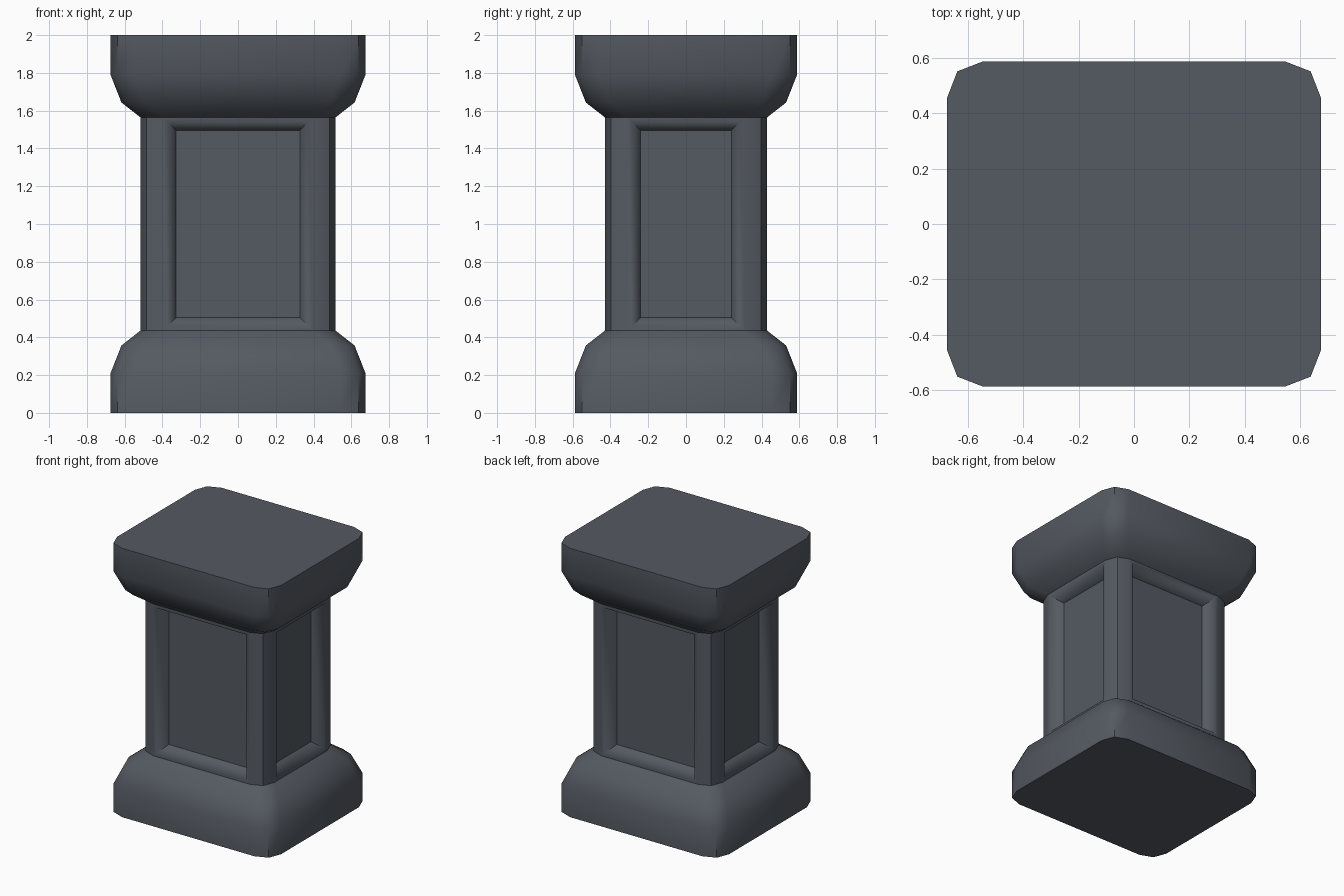
import bpy, bmesh, math

if "Cube" in bpy.data.objects:
    bpy.data.objects.remove(bpy.data.objects["Cube"])

slate = bpy.data.materials.new("dark slate grey")
slate.diffuse_color = (0.09, 0.102, 0.122, 1)
slate.use_nodes = True
slate.node_tree.nodes["Principled BSDF"].inputs["Base Color"].default_value = slate.diffuse_color


def ring(bm, hx, hy, b, z):
    """Rectangle with two-segment rounded corners, counter-clockwise."""
    m = b * 0.28
    corner = [(hx, hy - b), (hx - m, hy - m), (hx - b, hy)]
    pts = []
    for sx, sy in ((1, 1), (-1, 1), (-1, -1), (1, -1)):
        c = corner if sx * sy > 0 else corner[::-1]
        pts += [(sx * x, sy * y, z) for x, y in c]
    return [bm.verts.new(p) for p in pts]


def loft(bm, levels):
    rings = [ring(bm, *lv) for lv in levels]
    sides = []
    for lo, hi in zip(rings, rings[1:]):
        n = len(lo)
        for i in range(n):
            j = (i + 1) % n
            sides.append(bm.faces.new((lo[i], lo[j], hi[j], hi[i])))
    return rings, sides


def finish(bm, name, soft=()):
    """Smooth shading, sharp above 45 degrees except for the soft edges."""
    bm.normal_update()
    for f in bm.faces:
        f.smooth = True
    for e in bm.edges:
        if len(e.link_faces) == 2 and e not in soft:
            e.smooth = e.calc_face_angle(0) < math.radians(45)
    me = bpy.data.meshes.new(name)
    bm.to_mesh(me)
    bm.free()
    me.materials.append(slate)
    bpy.context.collection.objects.link(bpy.data.objects.new(name, me))


# half x, half y, corner size, height
profile = [(0.675, 0.588, 0.13, 0.0), (0.675, 0.588, 0.13, 0.21),
           (0.617, 0.53, 0.127, 0.357), (0.517, 0.43, 0.12, 0.435)]

# plinth
bm = bmesh.new()
rings, _ = loft(bm, profile)
bm.faces.new(rings[0][::-1])
finish(bm, "plinth")

# cap: the plinth turned upside down
bm = bmesh.new()
rings, _ = loft(bm, [(x, y, b, 2 - z) for x, y, b, z in reversed(profile)])
bm.faces.new(rings[-1])
finish(bm, "cap")

# shaft with a recessed panel on each side
bm = bmesh.new()
_, sides = loft(bm, [(0.517, 0.43, 0.12, 0.435), (0.517, 0.43, 0.12, 1.565)])
bm.normal_update()
panels = [f for f in sides if max(abs(f.normal.x), abs(f.normal.y)) > 0.99]
bmesh.ops.inset_individual(bm, faces=panels, thickness=0.034)
soft = {e for f in panels for e in f.edges}
bmesh.ops.inset_individual(bm, faces=panels, thickness=0.065)
bm.normal_update()
for f in panels:
    bmesh.ops.translate(bm, verts=f.verts[:], vec=f.normal * -0.085)
finish(bm, "shaft", soft)
